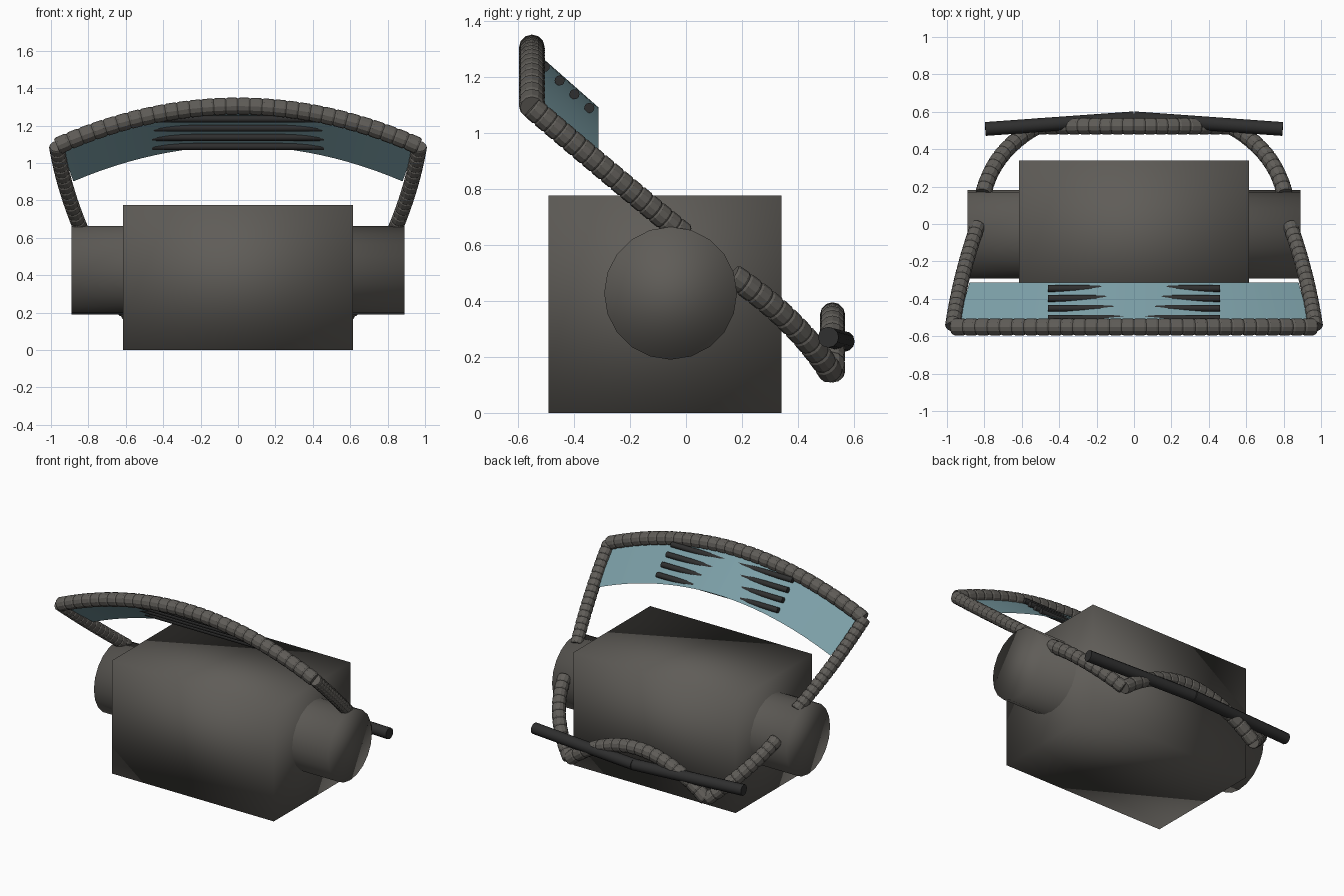
import bpy, bmesh, math
from mathutils import Vector

if "Cube" in bpy.data.objects:
    bpy.data.objects.remove(bpy.data.objects["Cube"])


def material(name, rgb):
    m = bpy.data.materials.new(name)
    m.diffuse_color = (*rgb, 1)
    m.use_nodes = True
    m.node_tree.nodes["Principled BSDF"].inputs["Base Color"].default_value = m.diffuse_color
    return m


GREY = material("warm_grey", (0.115, 0.108, 0.097))
BLACK = material("dark_rubber", (0.028, 0.028, 0.028))
TEAL = material("teal_panel", (0.20, 0.345, 0.385))


def finish(name, bm, mat, angle=None):
    bmesh.ops.recalc_face_normals(bm, faces=bm.faces[:])
    me = bpy.data.meshes.new(name)
    bm.to_mesh(me)
    bm.free()
    ob = bpy.data.objects.new(name, me)
    bpy.context.collection.objects.link(ob)
    me.materials.append(mat)
    for p in me.polygons:
        p.use_smooth = True
    if angle:
        bpy.ops.object.select_all(action='DESELECT')
        ob.select_set(True)
        bpy.context.view_layer.objects.active = ob
        bpy.ops.object.shade_smooth_by_angle(angle=math.radians(angle))
    return ob


def sweep(name, path, radii, mat, sides=12, angle=35):
    """Round tube along a list of points, closed at both ends."""
    bm = bmesh.new()
    overall = (path[-1] - path[0]).normalized()
    ref = Vector((0, 0, 1)) if abs(overall.x) > 0.8 else Vector((1, 0, 0))
    rings = []
    for i, (p, r) in enumerate(zip(path, radii)):
        t = (path[min(i + 1, len(path) - 1)] - path[max(i - 1, 0)]).normalized()
        u = (ref - t * ref.dot(t)).normalized()
        v = t.cross(u)
        rings.append([bm.verts.new(p + (u * math.cos(a) + v * math.sin(a)) * r)
                      for a in (math.tau * k / sides for k in range(sides))])
    for a, b in zip(rings, rings[1:]):
        for k in range(sides):
            j = (k + 1) % sides
            bm.faces.new((a[k], a[j], b[j], b[k]))
    bm.faces.new(rings[0])
    bm.faces.new(rings[-1])
    return finish(name, bm, mat, angle)


def ribbed_tube(name, start, mid, end, ribs, r):
    """Ribbed tube along a parabola through three points."""
    a, m, b = Vector(start), Vector(mid), Vector(end)
    path, radii = [], []
    for i in range(ribs):
        for f, k in ((0, 0.9), (0.15, 1), (0.85, 1)):
            t = (i + f) / ribs
            path.append(a * (2 * t - 1) * (t - 1) + m * 4 * t * (1 - t) + b * t * (2 * t - 1))
            radii.append(r * k)
    path.append(b)
    radii.append(r * 0.9)
    return sweep(name, path, radii, GREY, 12, 20)


# Main block
bm = bmesh.new()
bmesh.ops.create_cube(bm, size=1)
for v in bm.verts:
    v.co = (v.co.x * 1.23, v.co.y * 0.83 - 0.075, (v.co.z + 0.5) * 0.775)
finish("body_block", bm, GREY)

# Cross cylinder through the block
sweep("side_cylinder", [Vector((x, -0.055, 0.427)) for x in (-0.89, 0.89)],
      [0.237, 0.237], GREY, 20, None)

# Front hoop and its arms, rear handle arms
ribbed_tube("front_hoop", (-0.967, -0.55, 1.09), (0, -0.55, 1.304), (0.967, -0.55, 1.09), 30, 0.046)
for s, side in ((-1, "left"), (1, "right")):
    ribbed_tube("front_arm_" + side, (s * 0.97, -0.55, 1.09), (s * 0.917, -0.28, 0.862),
                (s * 0.835, -0.005, 0.635), 16, 0.041)
    ribbed_tube("rear_arm_" + side, (s * 0.805, 0.165, 0.49), (s * 0.705, 0.37, 0.325),
                (s * 0.52, 0.52, 0.14), 11, 0.044)
    # Grip bar half, swept slightly back toward the centre
    sweep("grip_bar_" + side, [Vector((s * 0.795, 0.508, 0.27)), Vector((0, 0.565, 0.255))],
          [0.037, 0.037], BLACK, 12)
ribbed_tube("rear_hoop", (-0.52, 0.523, 0.14), (0, 0.523, 0.35), (0.52, 0.523, 0.14), 18, 0.045)

# Arched visor panel sloping back from the hoop
bm = bmesh.new()
rows = []
for y, z, half in ((-0.55, 1.30, 0.945), (-0.312, 1.09, 0.88)):
    row = []
    for i in range(25):
        x = half * (i / 12 - 1)
        row.append(bm.verts.new((x, y, z - 0.243 * x * x)))
    rows.append(row)
for i in range(24):
    bm.faces.new((rows[0][i], rows[0][i + 1], rows[1][i + 1], rows[1][i]))
finish("visor_panel", bm, TEAL)

# Straight rods crossing the visor
for i in range(4):
    y, z = -0.345 - 0.053 * i, 1.088 + 0.049 * i
    sweep(f"visor_rod_{i + 1}", [Vector((-0.46, y, z)), Vector((0.46, y, z))],
          [0.018, 0.018], BLACK, 12)
